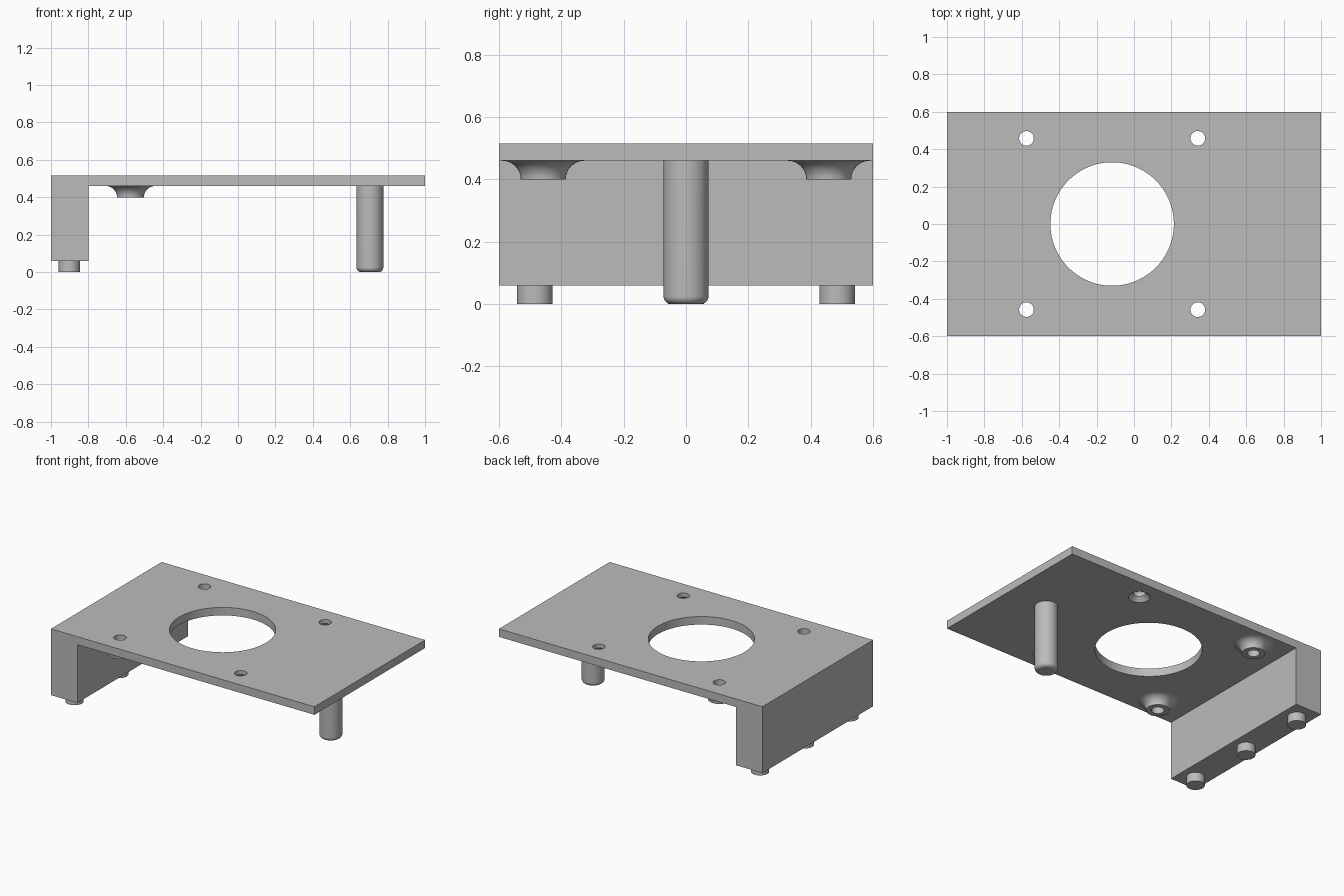
import bpy, bmesh, math

cube = bpy.data.objects.get("Cube")
if cube:
    bpy.data.objects.remove(cube, do_unlink=True)

grey = bpy.data.materials.new("plain grey")
grey.use_nodes = True
colour = (0.5, 0.5, 0.5, 1)
grey.diffuse_color = colour
grey.node_tree.nodes["Principled BSDF"].inputs["Base Color"].default_value = colour

TOP, UNDER, FOOT = 0.515, 0.46, 0.06
HOLE_R, MID_X, SPREAD = 0.039, -0.117, 0.458


def finish(name, bm, smooth=True):
    bmesh.ops.recalc_face_normals(bm, faces=bm.faces)
    mesh = bpy.data.meshes.new(name)
    bm.to_mesh(mesh)
    bm.free()
    mesh.materials.append(grey)
    obj = bpy.data.objects.new(name, mesh)
    bpy.context.collection.objects.link(obj)
    if smooth:
        bpy.ops.object.select_all(action='DESELECT')
        bpy.context.view_layer.objects.active = obj
        obj.select_set(True)
        bpy.ops.object.shade_smooth_by_angle(angle=math.radians(30))
    return obj


def lathe(name, profile, x, y, steps=64):
    """Spin a (radius, z) profile about a vertical axis at x, y."""
    bm = bmesh.new()
    verts = [bm.verts.new((x + r, y, z)) for r, z in profile]
    edges = [bm.edges.new(pair) for pair in zip(verts, verts[1:])]
    bmesh.ops.spin(bm, geom=verts + edges, cent=(x, y, 0), axis=(0, 0, 1),
                   angle=math.tau, steps=steps, use_duplicate=False)
    bmesh.ops.remove_doubles(bm, verts=bm.verts, dist=1e-5)
    return finish(name, bm)


def arc(cx, cz, r, start, end, n=10):
    angles = [math.radians(start + (end - start) * i / n) for i in range(n + 1)]
    return [(cx + r * math.cos(a), cz + r * math.sin(a)) for a in angles]


# Flat plate with a full-width block at one end, as one extruded profile
bm = bmesh.new()
outline = [(-1, FOOT), (-0.8, FOOT), (-0.8, UNDER), (1, UNDER), (1, TOP), (-1, TOP)]
face = bm.faces.new([bm.verts.new((x, -0.6, z)) for x, z in outline])
new = bmesh.ops.extrude_face_region(bm, geom=[face])["geom"]
bmesh.ops.translate(bm, vec=(0, 1.2, 0),
                    verts=[g for g in new if isinstance(g, bmesh.types.BMVert)])
plate = finish("plate_and_end_block", bm, smooth=False)

# Central opening, four screw holes, two of them countersunk from below
low, high = UNDER - 0.1, TOP + 0.1
cutters = [lathe("opening_cutter", [(0, low), (0.33, low), (0.33, high), (0, high)],
                 MID_X, 0, 128)]
for y in (-SPREAD, SPREAD):
    cutters.append(lathe("plain_hole_cutter",
                         [(0, low), (HOLE_R, low), (HOLE_R, high), (0, high)],
                         MID_X - SPREAD, y))
    cutters.append(lathe("countersunk_hole_cutter",
                         [(0, low), (0.067, low), (0.067, UNDER),
                          (HOLE_R, UNDER + 0.028), (HOLE_R, high), (0, high)],
                         MID_X + SPREAD, y))
for cutter in cutters:
    cutter.hide_render = True
    mod = plate.modifiers.new(cutter.name, 'BOOLEAN')
    mod.operation, mod.solver, mod.object = 'DIFFERENCE', 'EXACT', cutter
    bpy.ops.object.select_all(action='DESELECT')
    bpy.context.view_layer.objects.active = plate
    plate.select_set(True)
    bpy.ops.object.modifier_apply(modifier=mod.name)
for cutter in cutters:
    bpy.data.objects.remove(cutter, do_unlink=True)
bpy.ops.object.shade_smooth_by_angle(angle=math.radians(30))

# Hollow bosses flaring into the underside of the plate
for side, y in (("front", -SPREAD), ("back", SPREAD)):
    flare = arc(0.132, UNDER - 0.06, 0.06, 180, 90)
    lathe(side + "_boss", [(HOLE_R, UNDER), (HOLE_R, UNDER - 0.06)] + flare,
          MID_X - SPREAD, y)

# Support pin with a rounded tip
lathe("support_pin", [(0, 0)] + arc(0.047, 0.025, 0.025, -90, 0) + [(0.072, UNDER)],
      0.705, 0)

# Three short feet under the end block
for side, y in (("front", -0.485), ("middle", 0), ("back", 0.485)):
    lathe(side + "_foot", [(0, 0), (0.057, 0), (0.057, FOOT)], -0.902, y)
